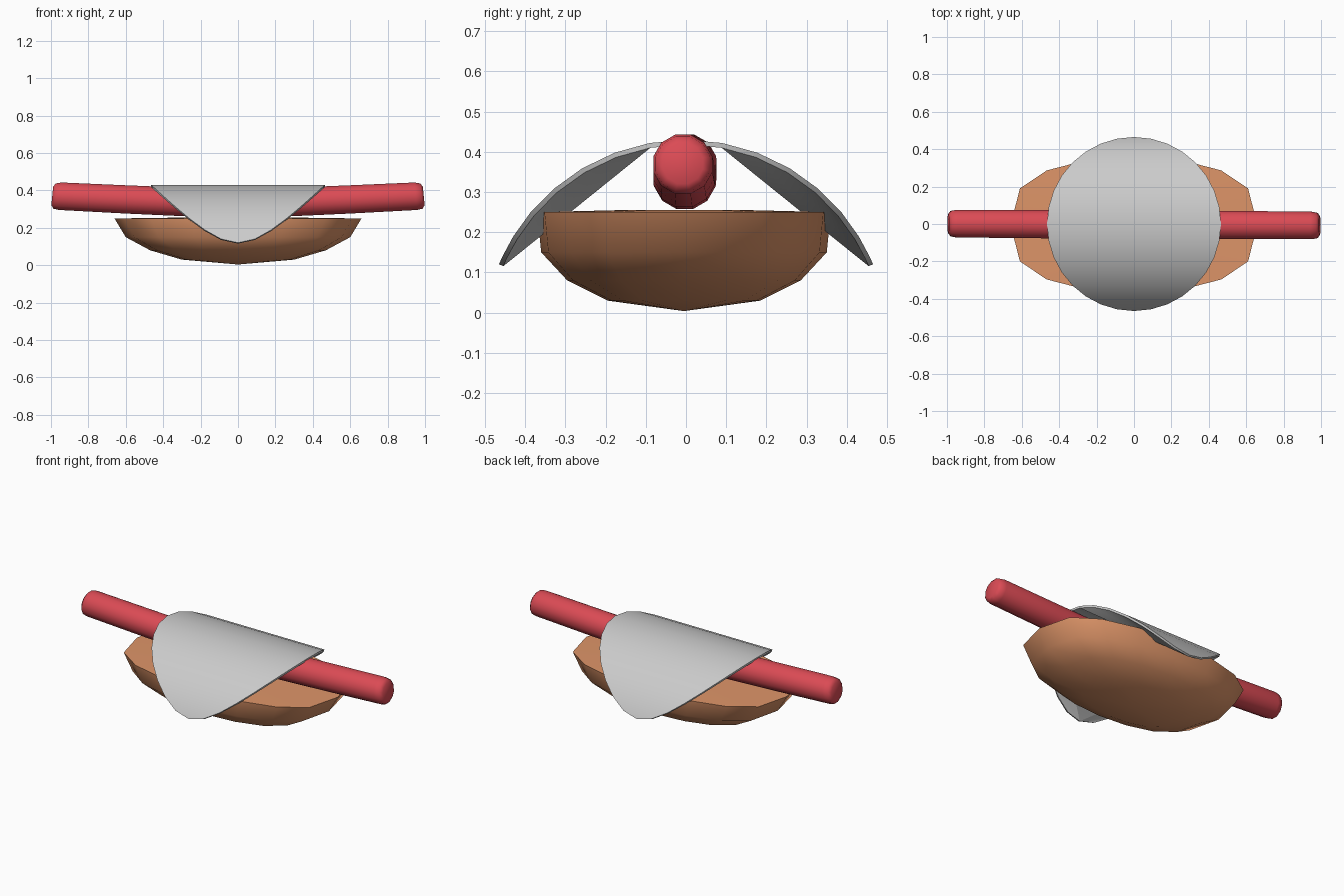
import bpy, bmesh, math

if "Cube" in bpy.data.objects:
    bpy.data.objects.remove(bpy.data.objects["Cube"])


def loft(bm, rings):
    """Bridge equally sized vertex rings with quads."""
    loops = [[bm.verts.new(p) for p in ring] for ring in rings]
    n = len(loops[0])
    for a, b in zip(loops, loops[1:]):
        for i in range(n):
            j = (i + 1) % n
            bm.faces.new((a[i], a[j], b[j], b[i]))
    return loops


def finish(bm, name, color=None, angle=60):
    bmesh.ops.recalc_face_normals(bm, faces=bm.faces)
    mesh = bpy.data.meshes.new(name)
    bm.to_mesh(mesh)
    bm.free()
    obj = bpy.data.objects.new(name, mesh)
    bpy.context.collection.objects.link(obj)
    if color:
        mat = bpy.data.materials.new(name + "_color")
        mat.diffuse_color = (*color, 1)
        mat.use_nodes = True
        mat.node_tree.nodes["Principled BSDF"].inputs["Base Color"].default_value = mat.diffuse_color
        mesh.materials.append(mat)
    bpy.ops.object.select_all(action='DESELECT')
    obj.select_set(True)
    bpy.context.view_layer.objects.active = obj
    bpy.ops.object.shade_smooth_by_angle(angle=math.radians(angle))
    return obj


def spow(v, p):
    return math.copysign(abs(v) ** p, v)


# Bun: boat-shaped half loaf with a nearly flat top
N = 16
bm = bmesh.new()
rings = []
for z, sx, sy in [(0.255, 0.30, 0.16), (0.25, 0.66, 0.365), (0.15, 0.60, 0.355),
                  (0.08, 0.47, 0.29), (0.03, 0.30, 0.19)]:
    rings.append([(sx * math.cos(t), sy * spow(math.sin(t), 0.65) - 0.005, z)
                  for t in (2 * math.pi * i / N for i in range(N))])
loops = loft(bm, rings)
for loop, z in ((loops[0], 0.255), (loops[-1], 0.004)):
    tip = bm.verts.new((0, -0.005, z))
    for i in range(N):
        bm.faces.new((loop[i], loop[(i + 1) % N], tip))
finish(bm, "bun", (0.73, 0.30, 0.14))

# Sausage: slightly upturned tube with rounded ends
S = 12
half = [(0.3, 0.339, 0.079, 0.02), (0.6, 0.352, 0.078, 0.05), (0.95, 0.369, 0.076, 0.1),
        (0.98, 0.370, 0.070, 0.1), (0.993, 0.371, 0.052, 0.1)]
sections = ([(-x, z, r, -t) for x, z, r, t in reversed(half)]
            + [(0, 0.334, 0.079, 0)] + half)
bm = bmesh.new()
rings = []
for x, z, r, tilt in sections:
    rings.append([(x - tilt * r * math.sin(t), r * math.cos(t) - 0.003 - 0.005 * x,
                   z + r * math.sin(t))
                  for t in (2 * math.pi * (i + 0.5) / S for i in range(S))])
loops = loft(bm, rings)
bm.faces.new(loops[0])
bm.faces.new(loops[-1])
finish(bm, "sausage", (0.71, 0.07, 0.09))

# Topping slice: thin round sheet drooping over both sides
R, BEND, TOP, C, THICK = 0.465, 0.504, 0.43, 32, 0.012
bm = bmesh.new()
rings = []
for drop in (0, THICK):
    rings.append([])
    for i in range(C):
        t = 2 * math.pi * i / C
        y = R * math.sin(t)
        rad = BEND - drop
        ang = math.asin(y / BEND)
        rings[-1].append((R * math.cos(t), rad * math.sin(ang),
                          TOP - BEND + rad * math.cos(ang)))
upper, lower = loft(bm, rings)
h, q = C // 2, C // 4
# curved upper side made of cross strips
for i in range(-q, q):
    a, b = upper[i % C], upper[(i + 1) % C]
    c, d = upper[(h - i - 1) % C], upper[(h - i) % C]
    bm.faces.new(list(dict.fromkeys((a, b, c, d))))
# underside fanned from its two lowest tips
bm.faces.new((lower[0], lower[1], lower[h - 1], lower[h]))
bm.faces.new((lower[0], lower[h], lower[h + 1], lower[-1]))
for start in (0, h):
    tip = lower[start + q]
    bm.faces.new((lower[start + 1], tip, lower[start + h - 1]))
    for i in range(start + 1, start + h - 1):
        if i not in (start + q - 1, start + q):
            bm.faces.new((lower[i], lower[i + 1], tip))
finish(bm, "topping_slice", angle=40)
